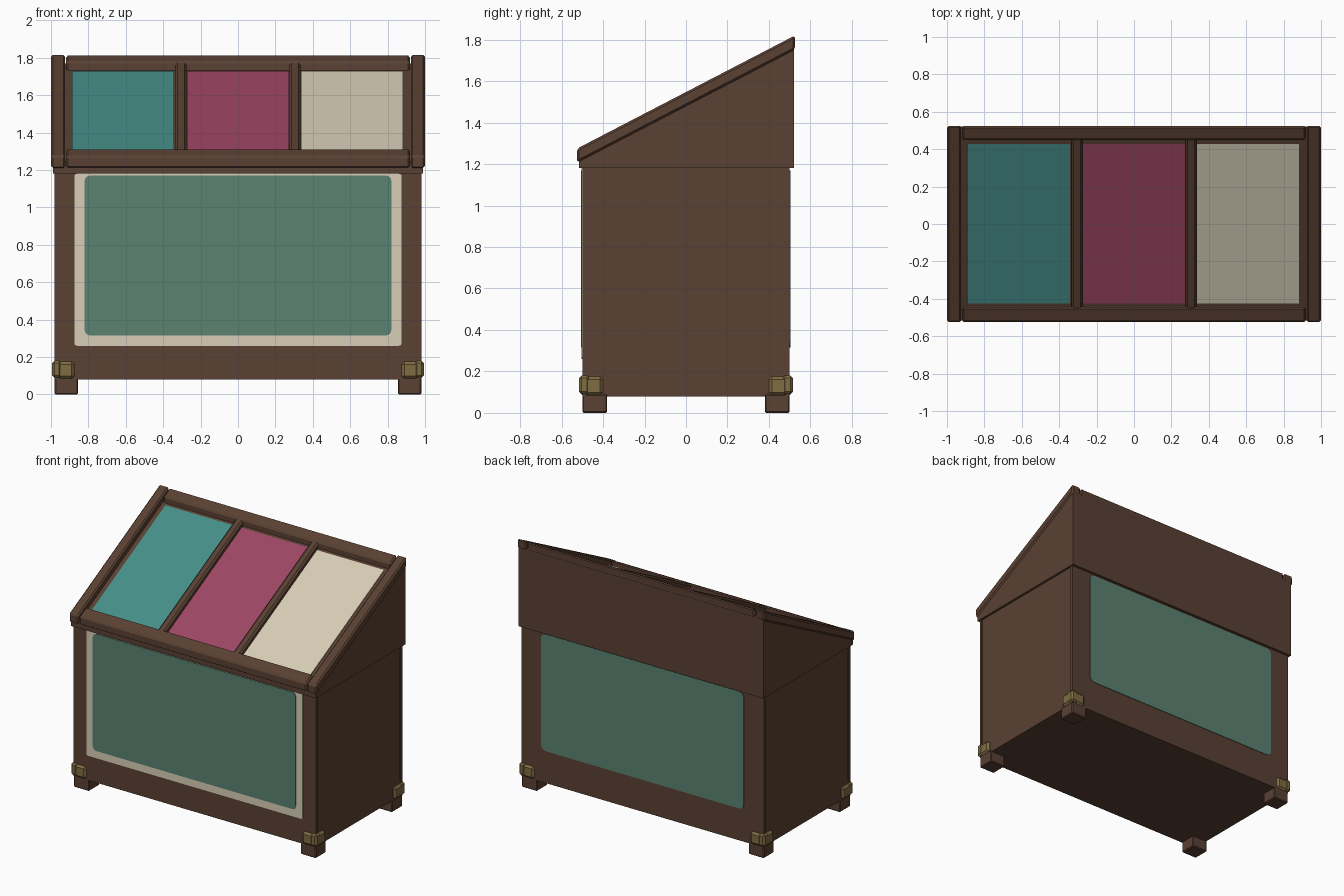
import bpy, bmesh, math
from mathutils import Vector

if "Cube" in bpy.data.objects:
    bpy.data.objects.remove(bpy.data.objects["Cube"])


def material(name, rgb):
    lin = [(c / 255 / 12.92) if c / 255 <= 0.04045 else ((c / 255 + 0.055) / 1.055) ** 2.4 for c in rgb]
    m = bpy.data.materials.new(name)
    m.diffuse_color = (*lin, 1)
    m.use_nodes = True
    m.node_tree.nodes["Principled BSDF"].inputs["Base Color"].default_value = m.diffuse_color
    return m


BROWN = material("dark wood", (90, 65, 51))
CREAM = material("cream", (216, 206, 183))
GREEN = material("sage green", (91, 130, 113))
TEAL = material("teal", (70, 143, 136))
ROSE = material("rose", (158, 70, 99))
BRASS = material("aged brass", (127, 108, 66))


def prism(name, pts, mat, offset, depth, bevel=0.0):
    """Extrude a closed outline of 3D points along the vector depth."""
    bm = bmesh.new()
    face = bm.faces.new([bm.verts.new(Vector(p) + Vector(offset)) for p in pts])
    new = bmesh.ops.extrude_face_region(bm, geom=[face])["geom"]
    bmesh.ops.translate(bm, vec=depth, verts=[v for v in new if isinstance(v, bmesh.types.BMVert)])
    bmesh.ops.recalc_face_normals(bm, faces=bm.faces)
    mesh = bpy.data.meshes.new(name)
    bm.to_mesh(mesh)
    bm.free()
    mesh.materials.append(mat)
    ob = bpy.data.objects.new(name, mesh)
    bpy.context.collection.objects.link(ob)
    if bevel:
        mod = ob.modifiers.new("bevel", "BEVEL")
        mod.width, mod.segments = bevel, 1
    return ob


def box(name, x, y, z, mat, bevel=0.0):
    pts = [(x[0], y[0], z[0]), (x[1], y[0], z[0]), (x[1], y[1], z[0]), (x[0], y[1], z[0])]
    return prism(name, pts, mat, (0, 0, 0), (0, 0, z[1] - z[0]), bevel)


def span(sign, a, b):
    return sorted((sign * a, sign * b))


def top(y):
    """Height of the sloping lid surface."""
    return 1.275 + (y + 0.525) * 0.519


def sloped(name, x, y, high, low, mat, bevel=0.0):
    """Bar lying on the slope, between two offsets from the lid surface."""
    pts = [(x[0], y[0], top(y[0]) + low), (x[0], y[1], top(y[1]) + low),
           (x[0], y[1], top(y[1]) + high), (x[0], y[0], top(y[0]) + high)]
    return prism(name, pts, mat, (0, 0, 0), (x[1] - x[0], 0, 0), bevel)


def rounded_plate(name, hw, z0, z1, r, y, depth, mat):
    pts = []
    for i, (cx, cz) in enumerate([(hw - r, z1 - r), (r - hw, z1 - r), (r - hw, z0 + r), (hw - r, z0 + r)]):
        for k in range(5):
            a = math.pi / 2 * (i + k / 4)
            pts.append((cx + r * math.cos(a), y, cz + r * math.sin(a)))
    return prism(name, pts, mat, (0, 0, 0), (0, depth, 0))


# Lower case with front and back boards
box("case_body", (-0.973, 0.973), (-0.485, 0.485), (0.08, 1.185), BROWN)
box("front_board", (-0.98, 0.98), (-0.5, -0.48), (0.08, 1.185), BROWN)
box("back_board", (-0.98, 0.98), (0.48, 0.5), (0.08, 1.185), BROWN)

# Painted panels on front and back
rounded_plate("front_border", 0.875, 0.26, 1.18, 0.015, -0.499, -0.004, CREAM)
rounded_plate("front_panel", 0.82, 0.315, 1.17, 0.03, -0.5, -0.007, GREEN)
rounded_plate("back_panel", 0.82, 0.315, 1.17, 0.04, 0.499, 0.005, GREEN)

# Feet and brass corner brackets
for sx, xn in ((1, "right"), (-1, "left")):
    for sy, yn in ((1, "back"), (-1, "front")):
        tag = f"{yn}_{xn}"
        box("foot_" + tag, span(sx, 0.855, 0.98), span(sy, 0.38, 0.5), (0, 0.09), BROWN, 0.006)
        box("bracket_face_" + tag, span(sx, 0.875, 0.965), span(sy, 0.46, 0.514), (0.085, 0.175), BRASS, 0.014)
        box("bracket_side_" + tag, span(sx, 0.94, 0.992), span(sy, 0.4, 0.49), (0.085, 0.175), BRASS, 0.014)
        box("bracket_corner_" + tag, span(sx, 0.945, 0.994), span(sy, 0.465, 0.516), (0.09, 0.18), BRASS, 0.012)

# Wedge-shaped upper case
wedge = [(-0.99, -0.515, 1.18), (-0.99, 0.52, 1.18), (-0.99, 0.52, top(0.52) - 0.048),
         (-0.99, -0.515, top(-0.515) - 0.048)]
prism("upper_case", wedge, BROWN, (0, 0, 0), (1.98, 0, 0))

# Lid frame
for s, n in ((1, "right"), (-1, "left")):
    sloped("lid_side_rail_" + n, span(s, 0.924, 1.0), (-0.525, 0.525), 0, -0.068, BROWN, 0.01)
    sloped("lid_divider_" + n, span(s, 0.275, 0.335), (-0.46, 0.46), -0.008, -0.06, BROWN, 0.012)
sloped("lid_front_rail", (-0.92, 0.92), (-0.523, -0.445), -0.003, -0.068, BROWN, 0.01)
sloped("lid_back_rail", (-0.92, 0.92), (0.45, 0.523), -0.003, -0.068, BROWN, 0.01)

# Coloured lid panes
for name, x, mat in (("teal", -0.615, TEAL), ("rose", 0.0, ROSE), ("cream", 0.61, CREAM)):
    sloped("lid_pane_" + name, (x - 0.272, x + 0.272), (-0.425, 0.428), -0.04, -0.0495, mat)
